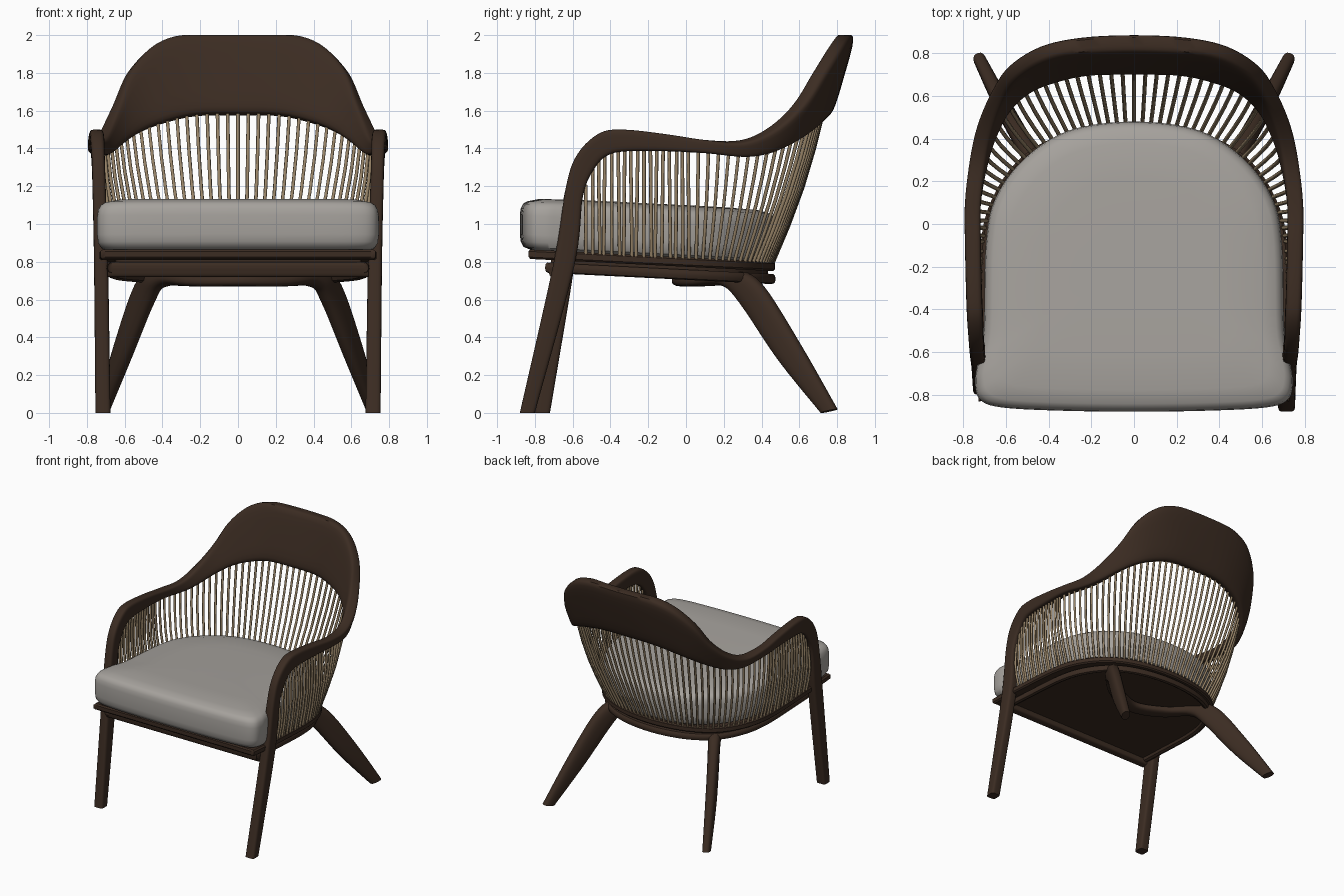
import bpy, bmesh, math
from mathutils import Vector

if "Cube" in bpy.data.objects:
    bpy.data.objects.remove(bpy.data.objects["Cube"])


def material(name, rgb):
    m = bpy.data.materials.new(name)
    m.diffuse_color = (*rgb, 1)
    m.use_nodes = True
    m.node_tree.nodes["Principled BSDF"].inputs["Base Color"].default_value = m.diffuse_color
    return m


WOOD = material("dark wood", (0.044, 0.025, 0.016))
CANE = material("tan cane", (0.32, 0.235, 0.14))
FABRIC = material("grey fabric", (0.38, 0.36, 0.335))


def spline(pts, n, closed=False):
    """Catmull-Rom through points of any dimension."""
    k = len(pts)
    get = (lambda i: pts[i % k]) if closed else (lambda i: pts[max(0, min(k - 1, i))])
    out = []
    for i in range(k if closed else k - 1):
        p0, p1, p2, p3 = get(i - 1), get(i), get(i + 1), get(i + 2)
        for s in range(n):
            t = s / n
            out.append(tuple(0.5 * (2 * b + (c - a) * t + (2 * a - 5 * b + 4 * c - d) * t * t
                                    + (3 * b - a - 3 * c + d) * t ** 3)
                             for a, b, c, d in zip(p0, p1, p2, p3)))
    if not closed:
        out.append(tuple(pts[-1]))
    return out


def skin(name, rings, mat, angle=40):
    """Join rings of equal length into a capped, smooth body."""
    bm = bmesh.new()
    vr = [[bm.verts.new(p) for p in r] for r in rings]
    n = len(vr[0])
    for a, b in zip(vr, vr[1:]):
        for i in range(n):
            bm.faces.new((a[i], a[(i + 1) % n], b[(i + 1) % n], b[i]))
    bm.faces.new(vr[0])
    bm.faces.new(vr[-1])
    bmesh.ops.recalc_face_normals(bm, faces=bm.faces)
    me = bpy.data.meshes.new(name)
    bm.to_mesh(me)
    bm.free()
    me.materials.append(mat)
    me.shade_smooth()
    me.set_sharp_from_angle(angle=math.radians(angle))
    ob = bpy.data.objects.new(name, me)
    bpy.context.collection.objects.link(ob)
    return ob


def loft(name, stations, mat, power, sides=20, steps=5):
    """Station = top xyz, bottom xyz, thickness; rounded-box sections."""
    st = spline(stations, steps)
    tops = [Vector(s[0:3]) for s in st]
    bots = [Vector(s[3:6]) for s in st]
    mids = [(a + b) / 2 for a, b in zip(tops, bots)]
    rings = []
    for i, s in enumerate(st):
        tan = mids[min(i + 1, len(st) - 1)] - mids[max(i - 1, 0)]
        u = (tops[i] - bots[i]) / 2
        nrm = tan.cross(u).normalized() * s[6] / 2
        ring = []
        for k in range(sides):
            a = math.tau * (k + 0.5) / sides
            c, d = math.cos(a), math.sin(a)
            v = mids[i] + u * math.copysign(abs(c) ** power, c) + nrm * math.copysign(abs(d) ** power, d)
            v.z = min(max(v.z, 0), 2)
            ring.append(v)
        rings.append(ring)
    return skin(name, rings, mat)


def mirrored(half):
    """Right half ending on x = 0, continued to the left."""
    return half + [(-s[0], s[1], s[2], -s[3], *s[4:]) for s in half[-2::-1]]


def slab(name, half, layers, base, mat, slope=-0.05):
    """Outline stacked in layers of (scale, height), tilted to the back."""
    full = spline(half + [(-x, y) for x, y in half[-2:0:-1]], 5, True)
    rings = [[(x * s, -0.2 + (y + 0.2) * s, base + slope * (-0.2 + (y + 0.2) * s + 0.83) + h)
              for x, y in full] for s, h in layers]
    return skin(name, rings, mat)


# Front legs, arms and backrest as one bent band
band = [
    (.715, -.84, 0, .715, -.76, 0, .08),
    (.725, -.70, .80, .725, -.59, .78, .075),
    (.735, -.635, 1.20, .735, -.545, 1.15, .07),
    (.74, -.575, 1.37, .74, -.48, 1.30, .07),
    (.745, -.46, 1.48, .745, -.41, 1.365, .075),
    (.75, -.33, 1.50, .75, -.31, 1.385, .075),
    (.755, -.10, 1.475, .755, -.10, 1.385, .075),
    (.755, .10, 1.445, .755, .10, 1.375, .075),
    (.735, .30, 1.44, .715, .30, 1.36, .08),
    (.70, .46, 1.51, .67, .43, 1.38, .085),
    (.645, .60, 1.64, .60, .55, 1.435, .085),
    (.575, .71, 1.81, .50, .64, 1.495, .09),
    (.435, .80, 1.95, .38, .69, 1.54, .095),
    (.25, .842, 2.005, .22, .725, 1.575, .095),
    (0, .855, 2.012, 0, .73, 1.58, .095)]
stations = mirrored(band)
for idx, dy in ((0, -.04), (-1, .04)):       # the two front feet are staggered
    s = list(stations[idx])
    s[1] += dy
    s[4] += dy
    stations[idx] = tuple(s)
loft("arm_and_backrest_frame", stations, WOOD, 0.45)

# Rear legs joined by a bowed bar under the seat
rear = [
    (.735, .80, .02, .70, .715, 0, .06),
    (.635, .60, .37, .585, .49, .28, .08),
    (.53, .40, .68, .46, .29, .58, .09),
    (.44, .27, .75, .40, .20, .67, .10),
    (.25, .08, .73, .25, .08, .67, .11),
    (0, -.02, .73, 0, -.02, .67, .11)]
loft("rear_legs", mirrored(rear), WOOD, 0.75)

# Seat base: rim, recessed lower frame and a deeper beam across the front
rim = [(0, -.83), (.5, -.83), (.70, -.83), (.73, -.80), (.73, -.5), (.72, -.1),
       (.66, .13), (.52, .32), (.3, .43), (0, .47)]
slab("seat_rim", rim, [(.985, -.05), (1, -.04), (1, -.01), (.985, 0)], .865, WOOD)
under = [(x * .95, max(y, -.73) + (.005 if y > 0 else 0)) for x, y in rim]
slab("lower_seat_frame", under, [(.93, -.025), (.94, -.045), (.965, -.054), (.99, -.048),
                                 (1, -.03), (.995, -.01), (.98, 0)], .80, WOOD)
slab("seat_core", under, [(.94, -.01), (.94, .03)], .80, WOOD)
loft("front_beam", [(.69, -.70, .80, .69, -.69, .72, .065),
                    (-.69, -.70, .80, -.69, -.69, .72, .065)], WOOD, 0.5, steps=1)

# Cushion
pad = [(0, -.88), (.35, -.875), (.62, -.86), (.72, -.825), (.745, -.75), (.735, -.66),
       (.705, -.5), (.695, -.1), (.65, .12), (.51, .31), (.3, .44), (0, .48)]
slab("seat_cushion", pad, [(.92, 0), (.97, .012), (.993, .04), (1, .08), (1, .18), (.993, .215),
                           (.975, .24), (.945, .254), (.85, .27), (.6, .275), (.3, .276)], .865, FABRIC)


# Cane spindles between seat rim and band
def resample(pts, n):
    pts = [Vector(p) for p in pts]
    d = [0]
    for a, b in zip(pts, pts[1:]):
        d.append(d[-1] + (b - a).length)
    out, j = [], 0
    for i in range(n):
        t = d[-1] * i / (n - 1)
        while j < len(pts) - 2 and d[j + 1] < t:
            j += 1
        out.append(pts[j].lerp(pts[j + 1], (t - d[j]) / (d[j + 1] - d[j])))
    return out


upper = [s[3:6] for s in spline(band[2:], 20)]
lower = [(x * .985, y - .012, .85 - .05 * (y + .83)) for x, y in spline(rim[3:], 20)]
nearest = lambda curve, y: Vector(min(curve, key=lambda p: abs(p[1] - y)))
pairs = [(nearest(lower, y), nearest(upper, y)) for y in (-.53 + .034 * i for i in range(16))]
pairs += list(zip(resample([p for p in lower if p[1] > .01], 24),
                  resample([p for p in upper if p[1] > .01], 24)))
cu = bpy.data.curves.new("spindle_paths", "CURVE")
cu.dimensions = "3D"
cu.bevel_depth = 0.0095
cu.bevel_resolution = 1
for side in (1, -1):
    for lo, hi in pairs:
        if side < 0 and abs(hi.x) < 1e-4:
            continue
        hi = hi + Vector((0, 0, .02))
        out = Vector((lo.x, max(lo.y, 0), 0)).normalized()
        sp = cu.splines.new("POLY")
        sp.points.add(4)
        for i, p in enumerate(sp.points):
            t = i / 4
            v = lo.lerp(hi, t) + out * .025 * math.sin(math.pi * t)
            p.co = (v.x * side, v.y, v.z, 1)
helper = bpy.data.objects.new("spindle_helper", cu)
bpy.context.collection.objects.link(helper)
bpy.context.view_layer.update()
mesh = bpy.data.meshes.new_from_object(helper.evaluated_get(bpy.context.evaluated_depsgraph_get()))
bpy.data.objects.remove(helper)
mesh.materials.clear()
mesh.materials.append(CANE)
mesh.shade_smooth()
bpy.context.collection.objects.link(bpy.data.objects.new("cane_spindles", mesh))
